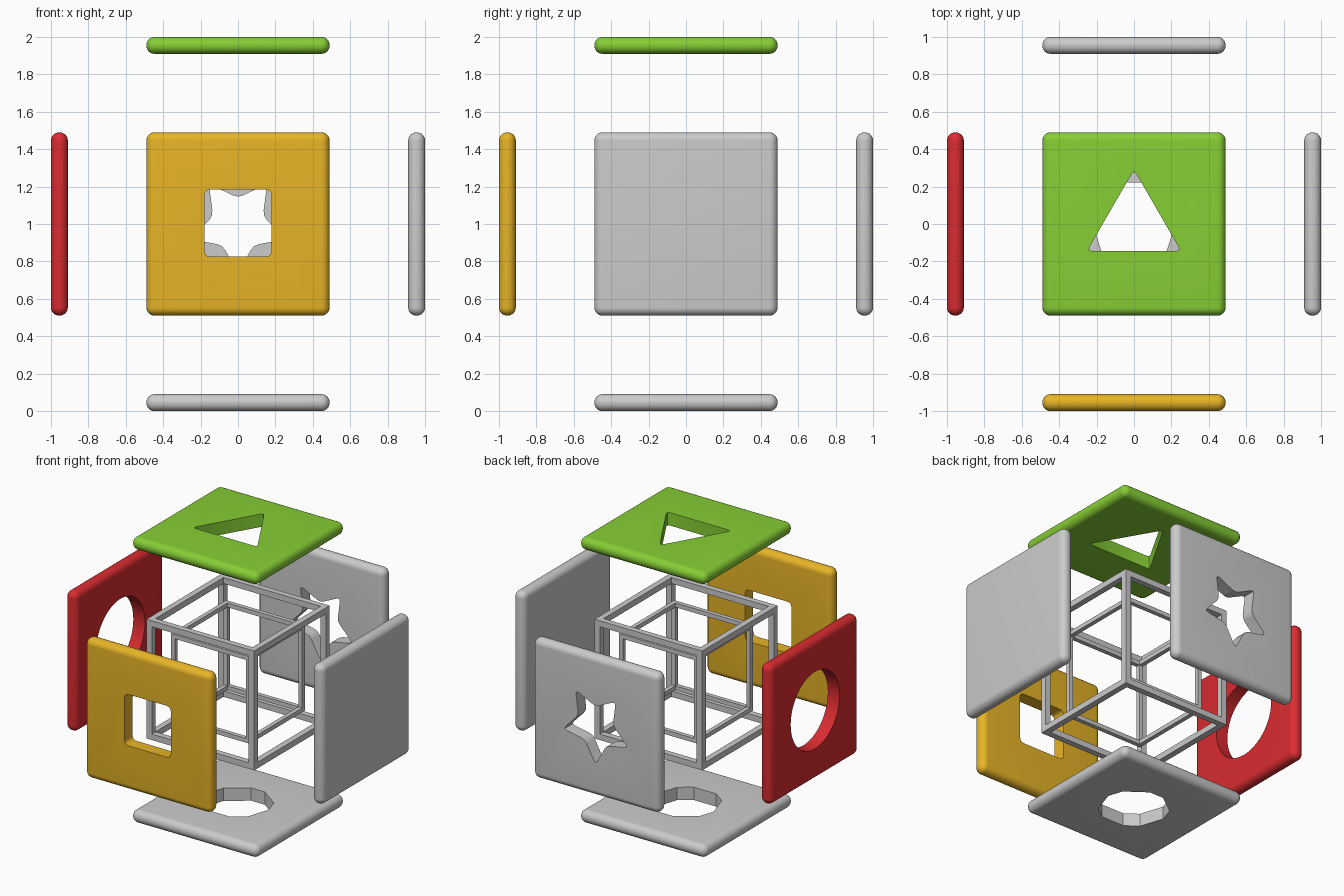
import bpy, bmesh
from math import pi, sin, cos, radians
from mathutils import Matrix, Vector, Euler

if "Cube" in bpy.data.objects:
    bpy.data.objects.remove(bpy.data.objects["Cube"])

SIDE, THICK, REACH, MID = 0.98, 0.09, 0.955, 1.0


def ring(n, radii, start):
    """Points round the origin, cycling through the given radii."""
    return [Vector((cos(start + 2 * pi * i / n), sin(start + 2 * pi * i / n))) * radii[i % len(radii)]
            for i in range(n)]


def soften(points, d, steps=1):
    """Cut or round every corner of a closed outline."""
    out = []
    for i, p in enumerate(points):
        a = p + (points[i - 1] - p).normalized() * d
        b = p + (points[(i + 1) % len(points)] - p).normalized() * d
        for k in range(steps + 1):
            t = k / steps
            out.append(a * (1 - t) ** 2 + p * 2 * t * (1 - t) + b * t * t)
    return out


def new_object(name, bm):
    mesh = bpy.data.meshes.new(name)
    bmesh.ops.recalc_face_normals(bm, faces=bm.faces[:])
    bm.to_mesh(mesh)
    bm.free()
    ob = bpy.data.objects.new(name, mesh)
    bpy.context.collection.objects.link(ob)
    return ob


def prism(outline):
    bm = bmesh.new()
    face = bm.faces.new([bm.verts.new((p.x, p.y, -0.2)) for p in outline])
    ext = bmesh.ops.extrude_face_region(bm, geom=[face])
    verts = [g for g in ext["geom"] if isinstance(g, bmesh.types.BMVert)]
    bmesh.ops.translate(bm, verts=verts, vec=(0, 0, 0.4))
    return new_object("hole_cutter", bm)


def panel(name, angles, outline=None, color=None):
    """Pillow-edged square plate, with an optional shaped hole, facing outward."""
    bm = bmesh.new()
    bmesh.ops.create_cube(bm, size=1)
    bmesh.ops.scale(bm, verts=bm.verts, vec=(SIDE, SIDE, THICK))
    bmesh.ops.bevel(bm, geom=bm.edges[:], offset=THICK / 2 - 0.001, segments=8,
                    profile=0.5, affect='EDGES')
    ob = new_object(name, bm)
    bpy.context.view_layer.objects.active = ob
    bpy.ops.object.select_all(action='DESELECT')
    ob.select_set(True)
    if outline:
        cutter = prism(outline)
        mod = ob.modifiers.new("hole", 'BOOLEAN')
        mod.operation, mod.solver, mod.object = 'DIFFERENCE', 'EXACT', cutter
        bpy.ops.object.modifier_apply(modifier=mod.name)
        bpy.data.objects.remove(cutter)
    bpy.ops.object.shade_smooth_by_angle(angle=radians(30))
    rot = Euler([radians(a) for a in angles]).to_matrix()
    ob.matrix_world = Matrix.Translation(rot @ Vector((0, 0, REACH)) + Vector((0, 0, MID))) @ rot.to_4x4()
    if color:
        mat = bpy.data.materials.new(name + "_paint")
        mat.diffuse_color = (*color, 1)
        mat.use_nodes = True
        mat.node_tree.nodes["Principled BSDF"].inputs["Base Color"].default_value = mat.diffuse_color
        ob.data.materials.append(mat)


def cube_frame(name, size, bar):
    """Twelve square bars along the edges of a cube."""
    bm = bmesh.new()
    h = (size - bar) / 2
    for axis in range(3):
        # uprights run full length, the others fit between them
        length = size if axis == 2 else size - 2 * bar
        for a in (-h, h):
            for b in (-h, h):
                loc, dims = [0, 0, 0], [bar] * 3
                loc[(axis + 1) % 3], loc[(axis + 2) % 3] = a, b
                dims[axis] = length
                m = Matrix.Translation(loc) @ Matrix.Diagonal((*dims, 1))
                bmesh.ops.create_cube(bm, size=1, matrix=m)
    new_object(name, bm).location = (0, 0, MID)


# Six exploded panels
square = soften(ring(4, [0.18 * 2 ** 0.5], pi / 4), 0.035, 4)
square = [p + Vector((0, 0.005)) for p in square]
triangle = soften(ring(3, [0.29], pi / 2), 0.027, 2)
pentagon = soften(ring(5, [0.26], pi / 2), 0.066)
star = soften(ring(10, [0.14, 0.265], pi / 2), 0.03, 2)
circle = ring(48, [0.27], 0)

panel("front_panel", (90, 0, 0), square, (0.80, 0.46, 0.02))
panel("back_panel", (90, 0, 180), star)
panel("left_panel", (90, 0, -90), circle, (0.70, 0.025, 0.03))
panel("right_panel", (90, 0, 90))
panel("top_panel", (0, 0, 0), triangle, (0.24, 0.62, 0.035))
panel("bottom_panel", (0, 180, 0), pentagon)

# Nested wire frames in the middle
cube_frame("outer_frame", 0.835, 0.042)
cube_frame("inner_frame", 0.61, 0.03)
